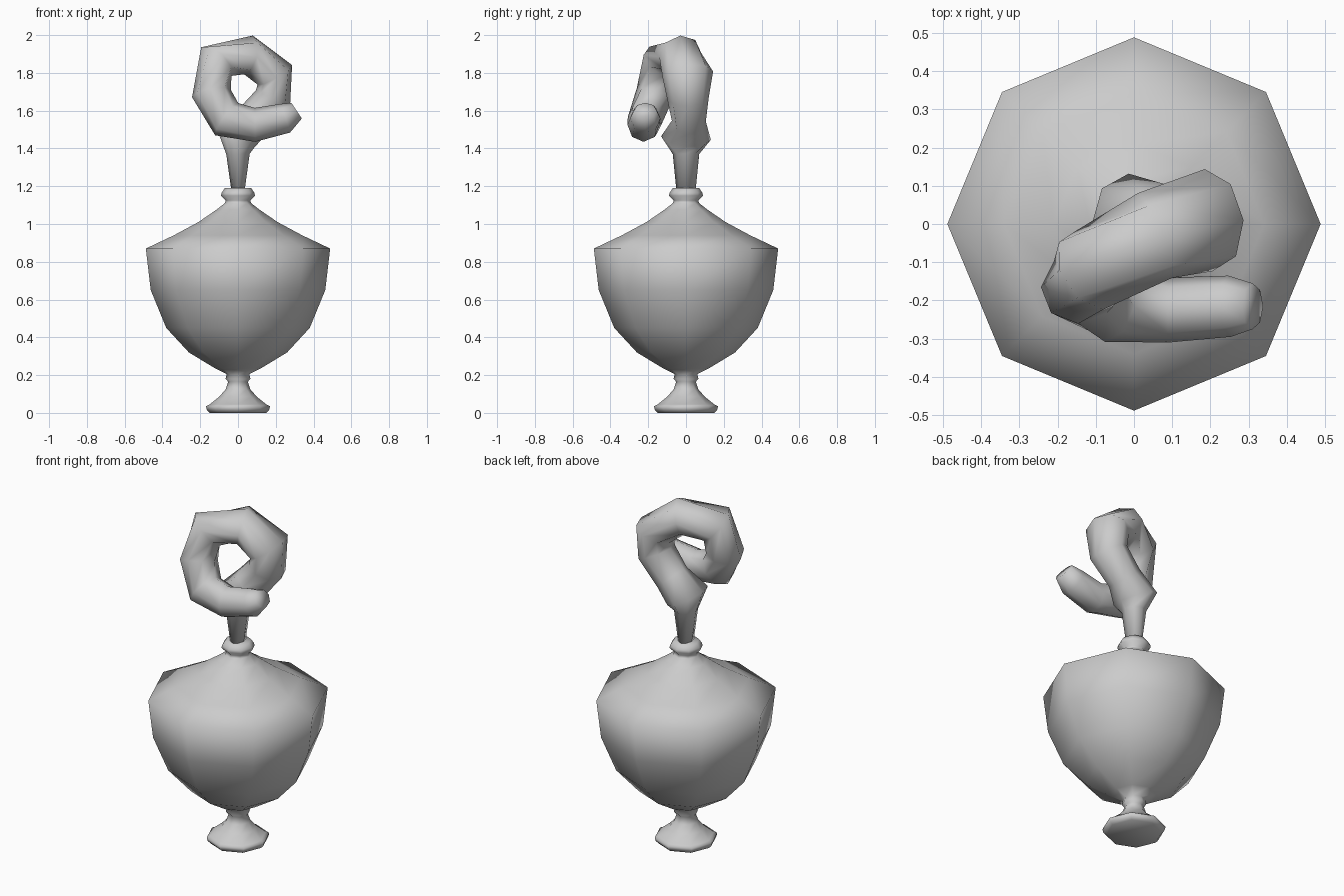
import bpy, bmesh, math
from mathutils import Vector

if "Cube" in bpy.data.objects:
    bpy.data.objects.remove(bpy.data.objects["Cube"])

SIDES = 8
stone = bpy.data.materials.new("grey_stone")
stone.diffuse_color = (0.6, 0.6, 0.6, 1)
stone.use_nodes = True
stone.node_tree.nodes["Principled BSDF"].inputs["Base Color"].default_value = stone.diffuse_color


def skin_rings(name, rings):
    """Bridge a list of point rings into a closed smooth tube."""
    bm = bmesh.new()
    loops = [[bm.verts.new(p) for p in ring] for ring in rings]
    for a, b in zip(loops, loops[1:]):
        for i in range(SIDES):
            j = (i + 1) % SIDES
            bm.faces.new((a[i], a[j], b[j], b[i]))
    bm.faces.new(loops[0][::-1])
    bm.faces.new(loops[-1])
    bmesh.ops.recalc_face_normals(bm, faces=bm.faces)
    for f in bm.faces:
        f.smooth = True
    me = bpy.data.meshes.new(name)
    bm.to_mesh(me)
    bm.free()
    me.materials.append(stone)
    ob = bpy.data.objects.new(name, me)
    bpy.context.collection.objects.link(ob)
    return ob


def turned(name, profile):
    """Eight-sided lathe of (radius, height) points."""
    angles = [2 * math.pi * i / SIDES for i in range(SIDES)]
    return skin_rings(name, [[(r * math.cos(a), r * math.sin(a), z) for a in angles]
                             for r, z in profile])


def swept(name, path):
    """Tube along (x, y, z, depth radius, in-plane radius) points."""
    pts = [Vector(p[:3]) for p in path]
    rings = []
    for i, (c, p) in enumerate(zip(pts, path)):
        t = (pts[min(i + 1, len(pts) - 1)] - pts[max(i - 1, 0)]).normalized()
        u = Vector((0, 1, 0))
        u = (u - t * u.dot(t)).normalized()
        v = t.cross(u)
        rings.append([c + u * p[3] * math.cos(a) + v * p[4] * math.sin(a)
                      for a in (2 * math.pi * k / SIDES for k in range(SIDES))])
    return skin_rings(name, rings)


# Flared foot, narrow collar, bowl, sloping shoulder and neck ring
turned("urn", [
    (0.15, 0.0), (0.165, 0.015), (0.17, 0.035), (0.15, 0.045), (0.10, 0.085),
    (0.065, 0.125), (0.052, 0.165), (0.066, 0.18), (0.06, 0.205), (0.12, 0.235),
    (0.26, 0.32), (0.38, 0.45), (0.462, 0.65), (0.488, 0.87), (0.34, 0.94),
    (0.21, 1.01), (0.115, 1.075), (0.07, 1.11), (0.065, 1.125), (0.09, 1.15),
    (0.087, 1.165), (0.07, 1.19)])

# Tapered stem that swells and then curls round into a forward-coming coil
swept("curled_stem", [
    (0.0, 0.0, 1.17, 0.05, 0.034),
    (0.0, 0.0, 1.37, 0.07, 0.062),
    (-0.01, 0.0, 1.455, 0.132, 0.11),
    (0.08, 0.015, 1.545, 0.09, 0.10),
    (0.185, 0.01, 1.665, 0.11, 0.10),
    (0.195, 0.01, 1.79, 0.135, 0.105),
    (0.055, -0.03, 1.895, 0.12, 0.105),
    (-0.115, -0.12, 1.86, 0.115, 0.11),
    (-0.14, -0.165, 1.69, 0.10, 0.105),
    (-0.06, -0.215, 1.555, 0.095, 0.105),
    (0.09, -0.225, 1.525, 0.085, 0.09),
    (0.25, -0.215, 1.56, 0.08, 0.08),
    (0.31, -0.215, 1.60, 0.06, 0.05)])
